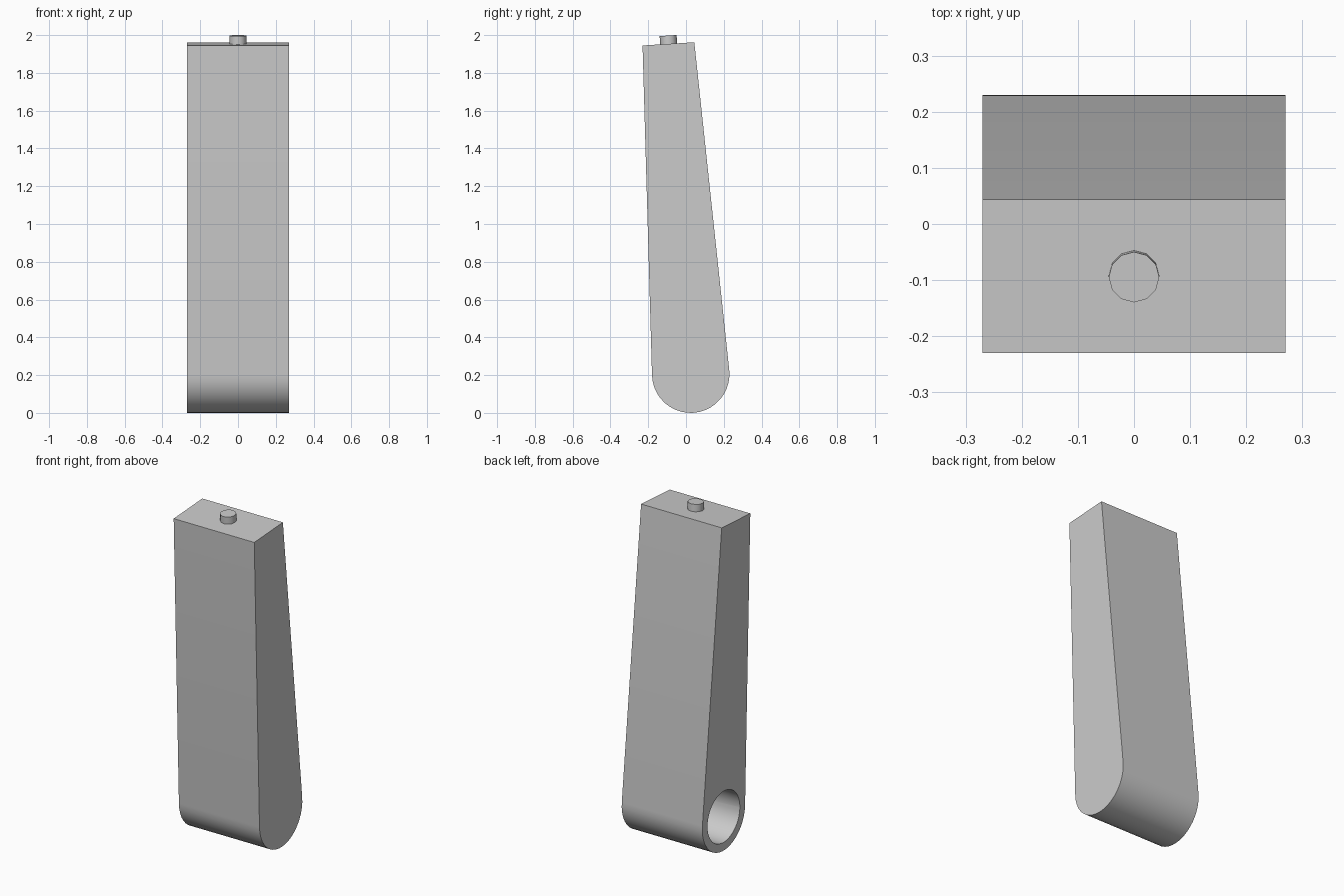
import bpy, bmesh, math
from mathutils import Matrix, Vector

cube = bpy.data.objects.get("Cube")
if cube:
    bpy.data.objects.remove(cube, do_unlink=True)

HALF_WIDTH = 0.27
HUB_Y, HUB_Z, HUB_R = 0.025, 0.205, 0.205
BORE_R, BORE_END = 0.155, 0.22
TOP_FRONT, TOP_BACK = (-0.23, 1.945), (0.044, 1.962)
TILT = math.atan2(TOP_BACK[1] - TOP_FRONT[1], TOP_BACK[0] - TOP_FRONT[0])

grey = bpy.data.materials.new("plain_grey")
grey.use_nodes = True
colour = (0.6, 0.6, 0.6, 1)
grey.diffuse_color = colour
grey.node_tree.nodes["Principled BSDF"].inputs["Base Color"].default_value = colour


def make_object(name, bm):
    bmesh.ops.recalc_face_normals(bm, faces=bm.faces)
    mesh = bpy.data.meshes.new(name)
    bm.to_mesh(mesh)
    bm.free()
    mesh.materials.append(grey)
    obj = bpy.data.objects.new(name, mesh)
    bpy.context.collection.objects.link(obj)
    return obj


def cylinder(name, radius, depth, sides, matrix):
    bm = bmesh.new()
    bmesh.ops.create_cone(bm, cap_ends=True, segments=sides, radius1=radius,
                          radius2=radius, depth=depth, matrix=matrix)
    return make_object(name, bm)


def smooth(obj, degrees):
    bpy.ops.object.select_all(action="DESELECT")
    obj.select_set(True)
    bpy.context.view_layer.objects.active = obj
    bpy.ops.object.shade_smooth_by_angle(angle=math.radians(degrees))


# Tapered arm: straight sides running tangent into a round hub
profile = [TOP_BACK, TOP_FRONT]
ARC_STEPS = 20
for i in range(ARC_STEPS + 1):
    a = math.radians(181.6 + (365.9 - 181.6) * i / ARC_STEPS)
    profile.append((HUB_Y + HUB_R * math.cos(a), HUB_Z + HUB_R * math.sin(a)))
bm = bmesh.new()
side = bm.faces.new([bm.verts.new((-HALF_WIDTH, y, z)) for y, z in profile])
extruded = bmesh.ops.extrude_face_region(bm, geom=[side])["geom"]
bmesh.ops.translate(bm, vec=(2 * HALF_WIDTH, 0, 0),
                    verts=[v for v in extruded if isinstance(v, bmesh.types.BMVert)])
arm = make_object("tapered_arm", bm)

# Blind bore in the hub, open on the -x side
start = -HALF_WIDTH - 0.1
bore = cylinder("bore_cutter", BORE_R, BORE_END - start, 40,
                Matrix.Translation(((start + BORE_END) / 2, HUB_Y, HUB_Z))
                @ Matrix.Rotation(math.pi / 2, 4, "Y"))
bore.hide_render = True
cut = arm.modifiers.new("bore", "BOOLEAN")
cut.operation = "DIFFERENCE"
cut.solver = "EXACT"
cut.object = bore
bpy.context.view_layer.objects.active = arm
bpy.ops.object.modifier_apply(modifier=cut.name)
bpy.data.objects.remove(bore, do_unlink=True)
smooth(arm, 30)

# Peg standing square on the sloping top
PEG_R, PEG_HEIGHT, SUNK = 0.045, 0.044, 0.01
peg_base = Vector((0, -0.092, 1.9535))
peg = cylinder("top_peg", PEG_R, PEG_HEIGHT + SUNK, 12,
               Matrix.Translation(peg_base) @ Matrix.Rotation(TILT, 4, "X")
               @ Matrix.Translation((0, 0, (PEG_HEIGHT - SUNK) / 2)))
smooth(peg, 35)
